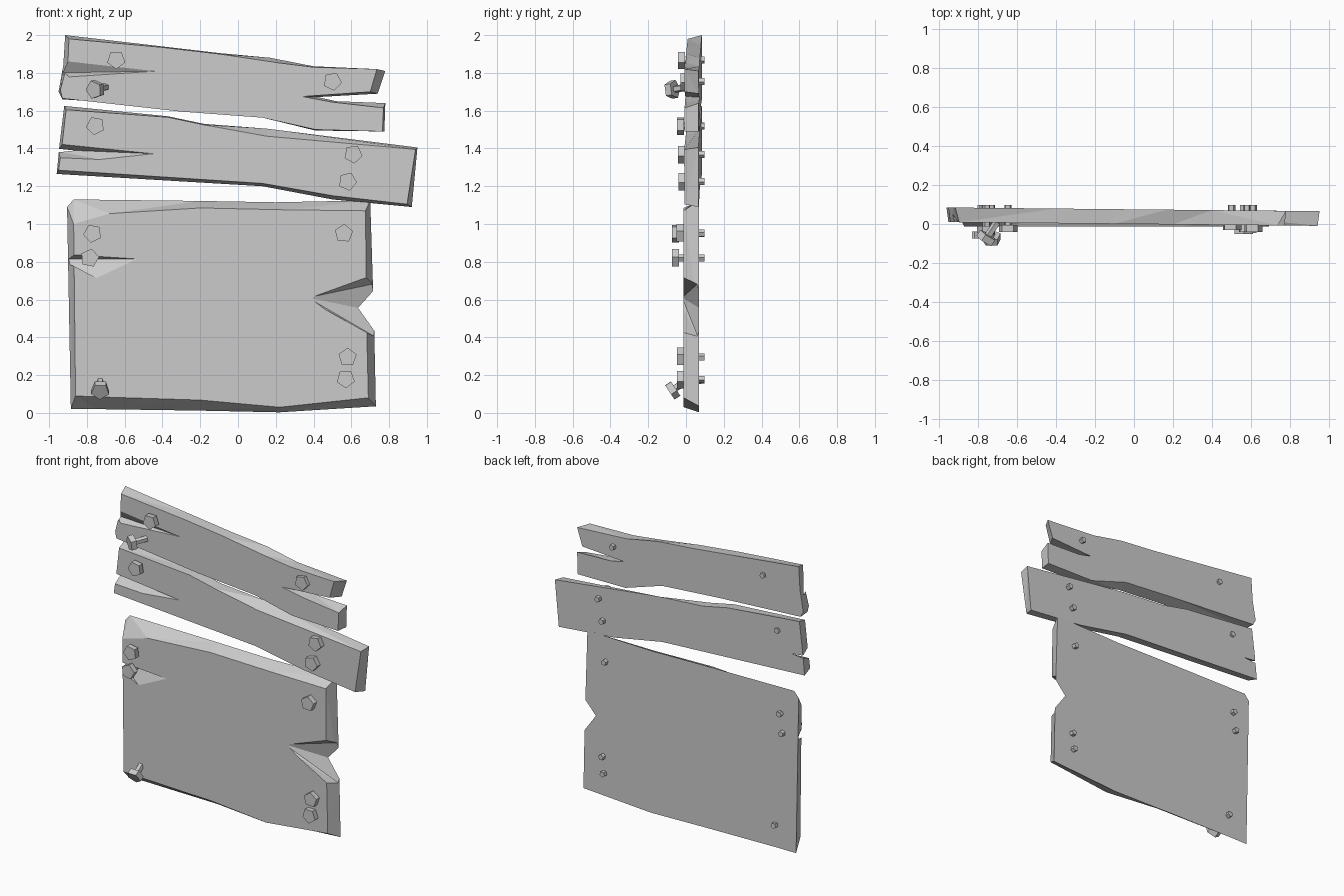
import bpy, bmesh, random
from mathutils import Vector, Matrix

if "Cube" in bpy.data.objects:
    bpy.data.objects.remove(bpy.data.objects["Cube"])

random.seed(4)


def finish(bm, name):
    bmesh.ops.recalc_face_normals(bm, faces=bm.faces)
    me = bpy.data.meshes.new(name)
    bm.to_mesh(me)
    bm.free()
    ob = bpy.data.objects.new(name, me)
    bpy.context.collection.objects.link(ob)
    return ob


def board(name, front, back, y0, y1, shear=0.0):
    """Slab lofted between a front and a back outline of (x, z) points."""
    bm = bmesh.new()
    f = [bm.verts.new((x, y0 + shear * x, z)) for x, z in front]
    b = [bm.verts.new((x, y1 + shear * x, z)) for x, z in back]
    bm.faces.new(f)
    bm.faces.new(b[::-1])
    for i in range(len(f)):
        j = (i + 1) % len(f)
        bm.faces.new((f[i], b[i], b[j], f[j]))
    bmesh.ops.recalc_face_normals(bm, faces=bm.faces)
    bmesh.ops.triangulate(bm, faces=[q for q in bm.faces if len(q.verts) == 4])
    return finish(bm, name)


def chip(ob, pts):
    """Carve a convex splinter-shaped gap out of a board."""
    bm = bmesh.new()
    for p in pts:
        bm.verts.new(p)
    bmesh.ops.convex_hull(bm, input=bm.verts)
    cutter = finish(bm, "chip_cutter")
    cutter.hide_render = True
    mod = ob.modifiers.new("chip", 'BOOLEAN')
    mod.operation = 'DIFFERENCE'
    mod.object = cutter
    bpy.context.view_layer.objects.active = ob
    bpy.ops.object.modifier_apply(modifier=mod.name)
    bpy.data.objects.remove(cutter)


def rod(bm, a, b, r, spin):
    """Five-sided rod from a to b."""
    a, b = Vector(a), Vector(b)
    d = b - a
    rot = d.to_track_quat('Z', 'X').to_matrix().to_4x4()
    bmesh.ops.create_cone(bm, cap_ends=True, segments=5, radius1=r, radius2=r, depth=d.length,
                          matrix=Matrix.Translation((a + b) / 2) @ rot @ Matrix.Rotation(spin, 4, 'Z'))


def nail(name, head, entry=None, end=None):
    """Pentagonal head at its outer face centre, shank to entry, then stub out of the back."""
    bm = bmesh.new()
    spin = random.uniform(0, 1.25)
    head = Vector(head)
    target = Vector(entry or end)
    d = (target - head).normalized()
    rod(bm, head, head + d * 0.037, 0.05, spin)
    rod(bm, head + d * 0.03, target, 0.02, spin)
    if entry and end:
        rod(bm, entry, end, 0.02, spin)
    finish(bm, name)


# Top plank with a split right end
top = board("top_plank",
    [(-.895, 1.98), (-.4, 1.935), (-.1, 1.9), (.2, 1.855), (.4, 1.83), (.735, 1.82),
     (.70, 1.70), (.34, 1.675), (.5, 1.645), (.77, 1.615), (.765, 1.49), (.41, 1.50),
     (.13, 1.563), (-.3, 1.595), (-.93, 1.665), (-.94, 1.71), (-.90, 1.86)],
    [(-.915, 2.0), (-.4, 1.94), (-.1, 1.905), (.17, 1.88), (.4, 1.835), (.78, 1.81),
     (.74, 1.69), (.42, 1.672), (.52, 1.65), (.78, 1.64), (.775, 1.49), (.41, 1.495),
     (.13, 1.585), (-.3, 1.62), (-.93, 1.66), (-.95, 1.70), (-.925, 1.84)],
    0.0, 0.075, -0.01)
chip(top, [(-.98, -.01, 1.90), (-.38, -.001, 1.81), (-.86, -.01, 1.77), (-.98, .055, 1.80)])

# Middle plank with a crack in the left end
middle = board("middle_plank",
    [(-.91, 1.605), (-.37, 1.565), (-.18, 1.525), (.15, 1.465), (.94, 1.395),
     (.895, 1.105), (.5, 1.15), (.13, 1.215), (-.95, 1.285), (-.93, 1.43)],
    [(-.92, 1.625), (-.37, 1.57), (-.18, 1.53), (.15, 1.505), (.95, 1.405),
     (.92, 1.09), (.5, 1.13), (.13, 1.20), (-.96, 1.265), (-.945, 1.42)],
    0.0, 0.075, -0.01)
chip(middle, [(-1.0, -.01, 1.435), (-1.0, -.01, 1.345), (-.7, -.005, 1.335),
              (-1.0, .11, 1.395), (-.4, -.005, 1.37)])

# Large lower panel with worn edges
panel = board("lower_panel",
    [(-.87, 1.0), (-.68, 1.055), (-.2, 1.085), (.25, 1.075), (.675, 1.07), (.68, .5),
     (.69, .08), (.22, .03), (-.2, .068), (-.75, .085), (-.86, .09)],
    [(-.905, 1.09), (-.87, 1.13), (-.2, 1.122), (.2, 1.115), (.70, 1.125), (.72, .5),
     (.73, .035), (.22, .003), (-.2, .012), (-.75, .02), (-.885, .02)],
    -0.012, 0.07)
# broken notch on the right edge
chip(panel, [(.37, -.02, .61), (.66, -.02, .715), (.8, -.02, .71), (.8, -.02, .36),
             (.58, -.02, .51), (.43, -.02, .565), (.665, .08, .55), (.8, .08, .70), (.8, .08, .36)])
# splinter on the left edge
chip(panel, [(-.95, -.02, .845), (-.52, -.015, .815), (-.74, -.015, .71), (-.95, -.02, .82),
             (-.95, .07, .815)])

# Straight nails: x, z, outer face y of the head
for i, (x, z, y) in enumerate([
        (-.645, 1.87, -.042), (.5, 1.755, -.03), (-.755, 1.52, -.047), (.61, 1.37, -.042),
        (.58, 1.225, -.04), (-.77, .95, -.075), (-.785, .82, -.075), (.56, .95, -.05),
        (.58, .295, -.047), (.57, .18, -.047)]):
    nail(f"nail_{i + 1}", (x, y, z), end=(x, .097, z))

# Bent nails working loose
nail("bent_nail_top", (-.765, -.088, 1.71), entry=(-.70, .01, 1.725))
nail("bent_nail_bottom", (-.73, -.088, .112), entry=(-.73, .0, .17), end=(-.73, .097, .175))
